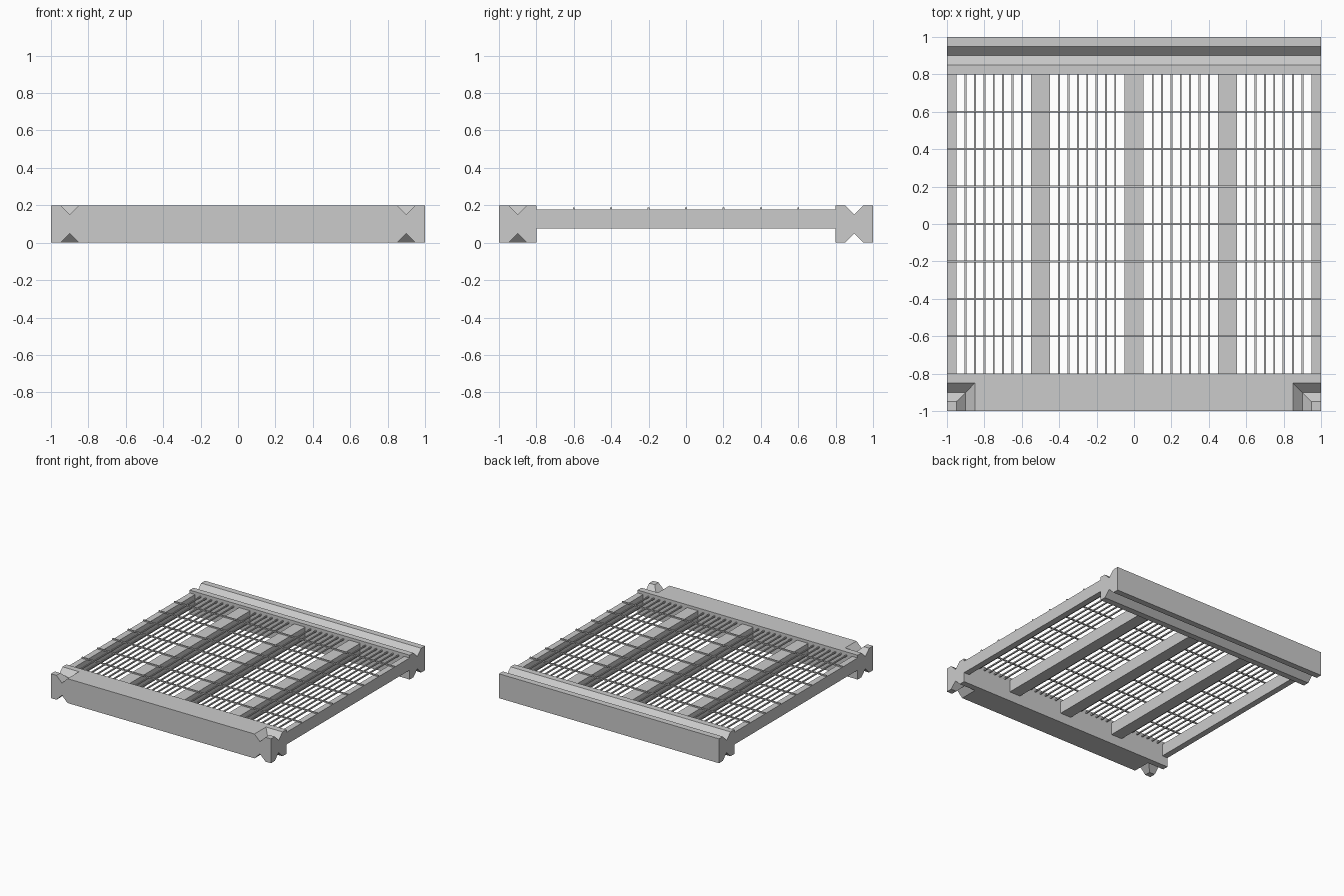
import bpy, bmesh

if "Cube" in bpy.data.objects:
    bpy.data.objects.remove(bpy.data.objects["Cube"])

def make(name, verts, faces):
    me = bpy.data.meshes.new(name)
    me.from_pydata(verts, [], faces)
    bm = bmesh.new()
    bm.from_mesh(me)
    bmesh.ops.recalc_face_normals(bm, faces=bm.faces)
    bm.to_mesh(me)
    bm.free()
    ob = bpy.data.objects.new(name, me)
    bpy.context.collection.objects.link(ob)
    return ob

def box(name, x0, x1, y0, y1, z0, z1):
    v = [(x, y, z) for x in (x0, x1) for y in (y0, y1) for z in (z0, z1)]
    return make(name, v, [(0, 1, 3, 2), (4, 6, 7, 5), (0, 4, 5, 1),
                          (2, 3, 7, 6), (0, 2, 6, 4), (1, 5, 7, 3)])

def loft(sections):
    """Vertices and faces of a closed tube through equal-sized sections."""
    n = len(sections[0])
    v = [p for s in sections for p in s]
    f = [tuple(range(n)), tuple(range(len(v) - n, len(v)))]
    for k in range(len(sections) - 1):
        for i in range(n):
            j = (i + 1) % n
            f.append((k*n + i, k*n + j, (k+1)*n + j, (k+1)*n + i))
    return v, f

# Back end beam: V-grooved top and bottom along its full width
profile = [(.8, 0), (.85, 0), (.9, .05), (.95, 0), (1, 0),
           (1, .2), (.95, .2), (.9, .15), (.85, .2), (.8, .2)]
make("back_beam", *loft([[(x, y, z) for y, z in profile] for x in (-1, 1)]))

# Front end beam: mitred L-shaped V-grooves around its corners
front = box("front_beam", -1, 1, -1, -.8, 0, .2)
diamond = [(-.05, 0), (0, .05), (.05, 0), (0, -.05)]
verts, faces = [], []
for side in (-1, 1):
    for zc in (0, .2):
        # stretch the diamond so its faces pass exactly through the groove edges
        v, f = loft([[(side * 1.1, -.9 + d, zc + h) for d, h in diamond],
                     [(side * (.9 - d), -.9 + d, zc + h) for d, h in diamond],
                     [(side * (.9 - d), -1.1, zc + h) for d, h in diamond]])
        faces += [tuple(i + len(verts) for i in q) for q in f]
        verts += v
cutter = make("groove_cutter", verts, faces)
cutter.hide_render = True
mod = front.modifiers.new("grooves", 'BOOLEAN')
mod.operation, mod.solver, mod.object = 'DIFFERENCE', 'EXACT', cutter
deps = bpy.context.evaluated_depsgraph_get()
front.data = bpy.data.meshes.new_from_object(front.evaluated_get(deps))
front.modifiers.clear()
bpy.data.objects.remove(cutter)

# Side rails and lengthwise girders
Z0, Z1 = .077, .177
for name, x0, x1 in (("left_rail", -1, -.95), ("girder_left", -.55, -.45),
                     ("girder_middle", -.05, .05), ("girder_right", .45, .55),
                     ("right_rail", .95, 1)):
    box(name, x0, x1, -.8, .8, Z0, Z1)

# Grating slats, seven per bay
for bay in range(4):
    for i in range(7):
        x = -.9 + .5 * bay + .05 * i
        box("slat", x - .005, x + .005, -.8, .8, .167, .177)

# Cross bars lying over the slats
for i in range(-3, 4):
    y = i * .2
    box("cross_bar", -1, 1, y - .005, y + .005, Z1, .187)
